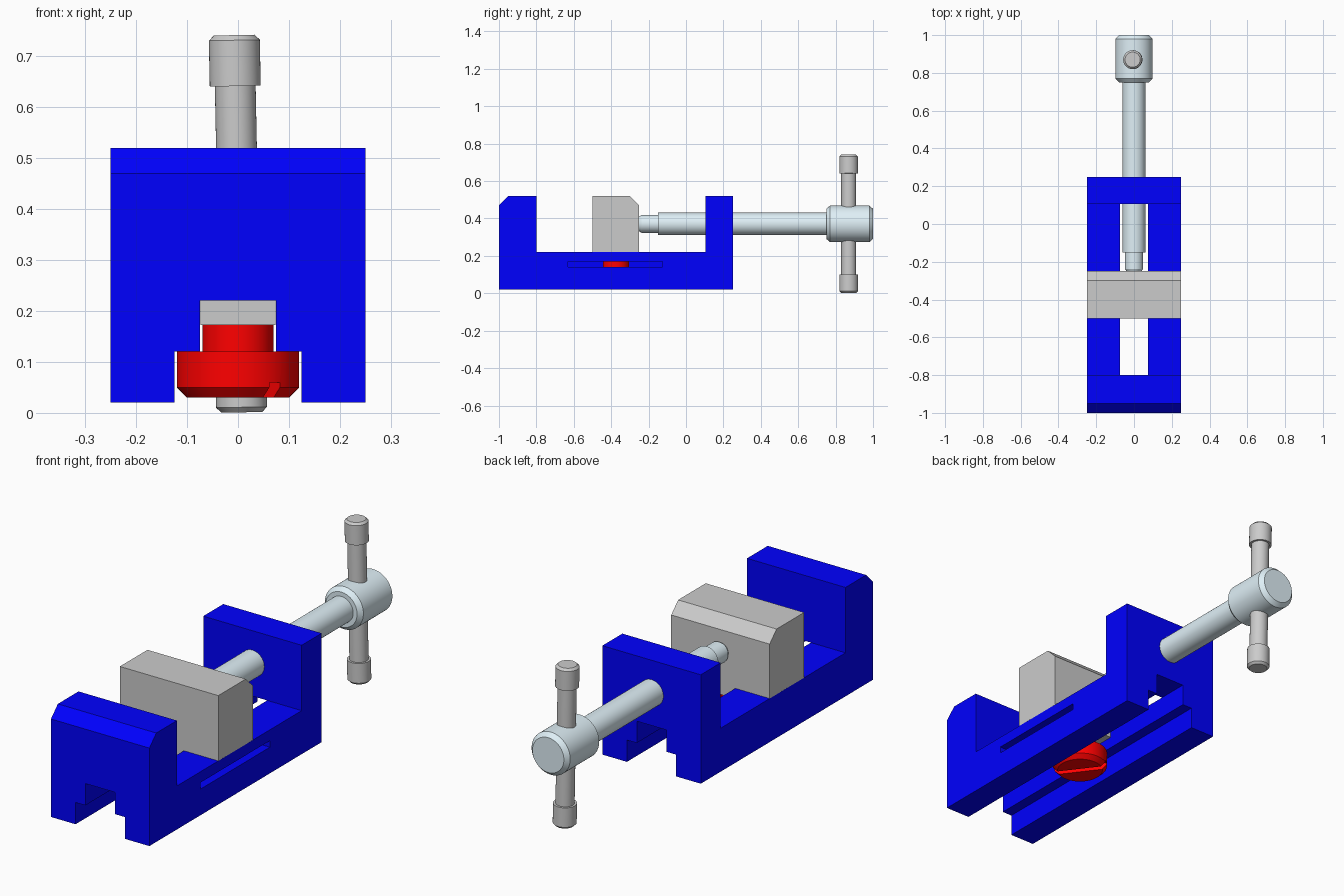
import bpy, bmesh, math
from mathutils import Matrix

if "Cube" in bpy.data.objects:
    bpy.data.objects.remove(bpy.data.objects["Cube"])


def material(name, rgb):
    m = bpy.data.materials.new(name)
    m.diffuse_color = (*rgb, 1)
    m.use_nodes = True
    m.node_tree.nodes["Principled BSDF"].inputs["Base Color"].default_value = m.diffuse_color
    return m


def add_object(name, bm, mat=None):
    bmesh.ops.recalc_face_normals(bm, faces=bm.faces)
    me = bpy.data.meshes.new(name)
    bm.to_mesh(me)
    bm.free()
    ob = bpy.data.objects.new(name, me)
    bpy.context.collection.objects.link(ob)
    if mat:
        me.materials.append(mat)
    return ob


def prism(name, profile, axis, lo, hi, mat=None):
    """Extrude a 2D profile: axis 'X' takes (y, z) points, axis 'Y' takes (x, z)."""
    bm = bmesh.new()
    place = lambda a, b, t: (t, a, b) if axis == 'X' else (a, t, b)
    face = bm.faces.new([bm.verts.new(place(a, b, lo)) for a, b in profile])
    ext = bmesh.ops.extrude_face_region(bm, geom=[face])
    verts = [v for v in ext['geom'] if isinstance(v, bmesh.types.BMVert)]
    bmesh.ops.translate(bm, verts=verts, vec=place(0, 0, hi - lo))
    return add_object(name, bm, mat)


def rect(a0, a1, b0, b1):
    return [(a0, b0), (a1, b0), (a1, b1), (a0, b1)]


def activate(ob):
    bpy.ops.object.select_all(action='DESELECT')
    ob.select_set(True)
    bpy.context.view_layer.objects.active = ob


def cut(ob, cutter):
    cutter.hide_render = True
    mod = ob.modifiers.new("cut", 'BOOLEAN')
    mod.operation, mod.solver, mod.object = 'DIFFERENCE', 'EXACT', cutter
    activate(ob)
    bpy.ops.object.modifier_apply(modifier=mod.name)
    bpy.data.objects.remove(cutter)


def lathe(name, profile, matrix, mat=None, n=64):
    """Revolve (radius, height) points about z with closed ends, then place."""
    bm = bmesh.new()
    rings = [[bm.verts.new((r * math.cos(2 * math.pi * i / n),
                            r * math.sin(2 * math.pi * i / n), h)) for i in range(n)]
             for r, h in profile]
    for a, b in zip(rings, rings[1:]):
        for i in range(n):
            j = (i + 1) % n
            bm.faces.new((a[i], a[j], b[j], b[i]))
    bm.faces.new(rings[0])
    bm.faces.new(rings[-1])
    bmesh.ops.transform(bm, matrix=matrix, verts=bm.verts)
    return add_object(name, bm, mat)


def smooth(ob):
    activate(ob)
    bpy.ops.object.shade_smooth_by_angle(angle=math.radians(30))


blue = material("blue", (0, 0, 1))
red = material("red", (1, 0, 0))
steel = material("pale_steel", (0.74, 0.87, 0.93))

# Vise body: T-slotted section along y, then jaw gap, chamfer and right side slot
half = [(0.075, 0.22), (0.075, 0.12), (0.125, 0.12), (0.125, 0.02), (0.25, 0.02), (0.25, 0.52)]
section = half + [(-x, z) for x, z in reversed(half)]
body = prism("vise_body", section, 'Y', -1.0, 0.25, blue)
cut(body, prism("gap", rect(-0.8, 0.105, 0.2199, 0.7), 'X', -0.4, 0.4))
cut(body, prism("chamfer", [(-1.05, 0.42), (-0.9, 0.57), (-1.05, 0.57)], 'X', -0.4, 0.4))
cut(body, prism("side_slot", rect(-0.63, -0.125, 0.14, 0.17), 'X', 0.05, 0.4))

# Sliding jaw with guide tongue
prism("sliding_jaw", [(-0.5, 0.22), (-0.25, 0.22), (-0.25, 0.47), (-0.3, 0.52), (-0.5, 0.52)],
      'X', -0.25, 0.25)
prism("jaw_tongue", rect(-0.5, -0.25, 0.172, 0.22), 'X', -0.074, 0.074)

# Retaining bolt with a driver slot underneath
place = Matrix.Translation((0, -0.375, 0)) @ Matrix.Rotation(math.radians(-53), 4, 'Z')
bolt = lathe("retaining_bolt", [(0.1, 0.03), (0.12, 0.05), (0.12, 0.12), (0.07, 0.12), (0.07, 0.172)],
             place, red)
driver_slot = prism("driver_slot", rect(-0.013, 0.013, 0.0, 0.06), 'X', -0.2, 0.2)
driver_slot.data.transform(place)
cut(bolt, driver_slot)
smooth(bolt)

# Clamping screw with head
axis_z = 0.371
smooth(lathe("clamping_screw",
             [(0.04, -0.25), (0.048, -0.237), (0.048, -0.15), (0.06, -0.15), (0.06, 0.75),
              (0.08, 0.75), (0.098, 0.77), (0.098, 0.98), (0.08, 1.0)],
             Matrix.Translation((0, 0, axis_z)) @ Matrix.Rotation(-math.pi / 2, 4, 'X'), steel))

# Slightly tilted tommy bar with end caps
end = [(0.04, 0.37), (0.05, 0.36), (0.05, 0.27), (0.04, 0.27)]
smooth(lathe("turning_bar", [(r, -h) for r, h in end] + end[::-1],
             Matrix.Translation((0, 0.87, axis_z)) @ Matrix.Rotation(-0.02, 4, 'Y')))
